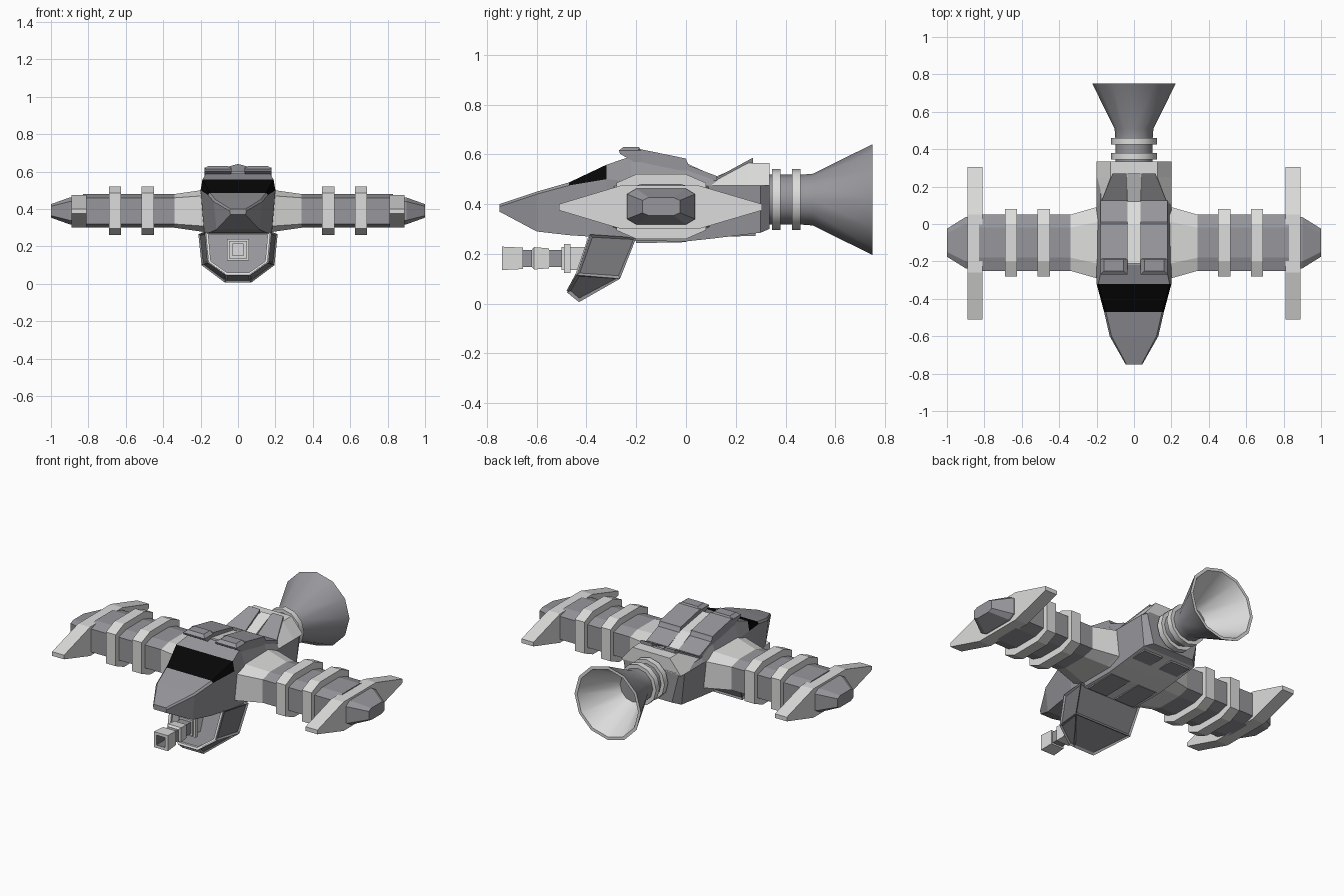
import bpy, bmesh, math
from mathutils import Vector

if "Cube" in bpy.data.objects:
    bpy.data.objects.remove(bpy.data.objects["Cube"])


def material(name, c):
    m = bpy.data.materials.new(name)
    m.diffuse_color = (*c, 1)
    m.use_nodes = True
    m.node_tree.nodes["Principled BSDF"].inputs["Base Color"].default_value = m.diffuse_color
    return m


MID = material("steel grey", (0.31, 0.31, 0.335))
LIGHT = material("light grey", (0.72, 0.72, 0.715))
DARK = material("dark panel grey", (0.2, 0.2, 0.215))
BLACK = material("window black", (0.002, 0.002, 0.002))


def finish(name, bm, mats, mirror=False):
    bmesh.ops.recalc_face_normals(bm, faces=bm.faces[:])
    me = bpy.data.meshes.new(name)
    bm.to_mesh(me)
    bm.free()
    for m in mats:
        me.materials.append(m)
    ob = bpy.data.objects.new(name, me)
    bpy.context.collection.objects.link(ob)
    if mirror:
        ob.modifiers.new("mirror", 'MIRROR').use_axis = (True, False, False)
    return ob


def loft_mesh(sections, rule=None, caps=True):
    """Skin closed rings of points; rule(i, j) gives the material index."""
    bm = bmesh.new()
    rings = [[bm.verts.new(p) for p in s] for s in sections]
    n = len(rings[0])
    for i in range(len(rings) - 1):
        for j in range(n):
            k = (j + 1) % n
            f = bm.faces.new((rings[i][j], rings[i][k], rings[i + 1][k], rings[i + 1][j]))
            f.material_index = rule(i, j) if rule else 0
    if caps:
        bm.faces.new(rings[0])
        bm.faces.new(rings[-1])
    return bm


def loft(name, sections, mats, rule=None, mirror=False, caps=True):
    return finish(name, loft_mesh(sections, rule, caps), mats, mirror)


def side_prism(name, pts, x0, x1, mat, mirror=False):
    """Extrude a (y, z) outline along x."""
    return loft(name, [[(x, y, z) for y, z in pts] for x in (x0, x1)], [mat], None, mirror)


def lathe(name, profile, n, zc, mats, rule=None, turn=0.0, smooth=False):
    """Turn (radius, y) points about the y axis."""
    secs = [[(r * math.sin(turn + 2 * math.pi * k / n), y,
              zc + r * math.cos(turn + 2 * math.pi * k / n)) for k in range(n)]
            for r, y in profile]
    ob = loft(name, secs, mats, rule)
    if smooth:
        bpy.ops.object.select_all(action='DESELECT')
        bpy.context.view_layer.objects.active = ob
        ob.select_set(True)
        bpy.ops.object.shade_smooth_by_angle(angle=math.radians(35))
    return ob


def octagon(x, hy, hz, fy, fz):
    pts = [(fy, hz), (hy, fz), (hy, -fz), (fy, -hz),
           (-fy, -hz), (-hy, -fz), (-hy, fz), (-fy, hz)]
    return [(x, -0.10 + y, 0.39 + z) for y, z in pts]


# Hull: y, bottom (z, half width), middle, top
stations = [
    (-0.75, 0.37, 0.04, 0.39, 0.045, 0.40, 0.04),
    (-0.60, 0.29, 0.115, 0.44, 0.13, 0.45, 0.12),
    (-0.47, 0.275, 0.15, 0.475, 0.16, 0.487, 0.15),
    (-0.32, 0.265, 0.18, 0.50, 0.20, 0.558, 0.19),
    (-0.22, 0.252, 0.18, 0.49, 0.20, 0.592, 0.17),
    (0.00, 0.250, 0.18, 0.48, 0.20, 0.555, 0.17),
    (0.11, 0.262, 0.18, 0.475, 0.20, 0.495, 0.18),
    (0.30, 0.285, 0.18, 0.475, 0.20, 0.49, 0.18),
    (0.335, 0.30, 0.14, 0.475, 0.185, 0.49, 0.17),
]
rings = [[(wb, y, zb), (wm, y, zm), (wt, y, zt), (-wt, y, zt), (-wm, y, zm), (-wb, y, zb)]
         for y, zb, wb, zm, wm, zt, wt in stations]


def hull_colour(i, j):
    if i == 2 and j in (1, 2, 3):
        return 1                        # windscreen
    if j == 5 and 4 <= i <= 6:
        return 2                        # belly frame
    return 0


loft("hull", rings, [MID, BLACK, LIGHT], hull_colour)

# Engine housing over the tail
loft("engine_housing", [
    [(s * w, y, z) for s, w, z in ((1, 0.2, 0.475), (1, wt, zt), (-1, wt, zt), (-1, 0.2, 0.475))]
    for y, wt, zt in ((0.10, 0.18, 0.485), (0.25, 0.125, 0.565), (0.335, 0.125, 0.565))], [LIGHT])

# Roof: centre spine, armour plates, front blocks and raised tail fins
side_prism("roof_spine", [(-0.21, 0.57), (-0.21, 0.60), (0.0, 0.565), (0.12, 0.51),
                          (0.27, 0.575), (0.27, 0.5), (0.1, 0.48)], -0.034, 0.034, LIGHT)
side_prism("roof_plate", [(-0.19, 0.57), (-0.19, 0.622), (0.0, 0.583), (0.01, 0.55),
                          (0.0, 0.53)], 0.035, 0.178, MID, True)
side_prism("rear_roof_plate", [(0.0, 0.54), (0.0, 0.58), (0.012, 0.555), (0.125, 0.512),
                               (0.125, 0.48)], 0.035, 0.178, MID, True)
loft("roof_block", [
    [(x0, y0, z), (x1, y0, z), (x1, y1, z), (x0, y1, z)]
    for z, x0, x1, y0, y1 in ((0.57, 0.04, 0.178, -0.21, -0.18), (0.602, 0.035, 0.18, -0.265, -0.18),
                              (0.615, 0.035, 0.18, -0.27, -0.18), (0.63, 0.055, 0.16, -0.25, -0.19))],
     [MID], None, True)
loft("tail_fin", [
    [(0.04, 0.11, 0.495 + d), (0.178, 0.11, 0.495 + d), (0.115, 0.27, 0.582 + d),
     (0.04, 0.27, 0.582 + d)] for d in (-0.015, 0.005)], [MID], None, True)

# Belly panels
for nm, y0, y1, z in (("front_belly_panel", -0.20, 0.0, 0.243), ("rear_belly_panel", 0.08, 0.28, 0.268)):
    side_prism(nm, [(y0, z), (y1, z + 0.004), (y1, z + 0.03), (y0, z + 0.03)], 0.03, 0.16, MID, True)

# Wings: root, tube, rings, tip blade and cap
loft("wing_root", [octagon(0.16, 0.20, 0.115, 0.12, 0.085), octagon(0.20, 0.19, 0.11, 0.11, 0.08),
                   octagon(0.34, 0.15, 0.09, 0.08, 0.07)], [LIGHT], None, True)
loft("wing_tube", [octagon(x, 0.15, 0.09, 0.08, 0.07) for x in (0.34, 0.83)], [MID], None, True)
for nm, x in (("inner_wing_ring", 0.45), ("outer_wing_ring", 0.625)):
    loft(nm, [octagon(x + d, 0.18, 0.13, 0.10, 0.095) for d in (0, 0.065)], [LIGHT], None, True)
side_prism("wing_tip_blade", [(-0.51, 0.375), (-0.51, 0.40), (-0.26, 0.475), (0.05, 0.475),
                              (0.305, 0.40), (0.305, 0.375), (0.05, 0.30), (-0.26, 0.30)],
           0.81, 0.89, LIGHT, True)
loft("wing_tip_cap", [octagon(0.88, 0.137, 0.072, 0.10, 0.05), octagon(0.90, 0.137, 0.072, 0.10, 0.05),
                      octagon(1.0, 0.075, 0.036, 0.05, 0.025)], [MID], None, True)

# Engine: neck, rings and hollow bell
lathe("engine_neck", [(0.10, 0.32), (0.10, 0.48)], 12, 0.418, [MID], smooth=True)
for nm, y in (("front_engine_ring", 0.345), ("rear_engine_ring", 0.425)):
    lathe(nm, [(0.122, y), (0.122, y + 0.035)], 12, 0.418, [LIGHT], smooth=True)
lathe("engine_bell", [(0.10, 0.46), (0.104, 0.51), (0.223, 0.75), (0.205, 0.75), (0.085, 0.51)],
      12, 0.418, [MID, LIGHT], lambda i, j: 0 if i < 2 else 1, smooth=True)

# Chin turret: faces inset into framed panels
half_front = [(0.18, -0.385, 0.278), (0.165, -0.44, 0.115), (0.065, -0.478, 0.045)]
half_back = [(0.212, -0.20, 0.265), (0.195, -0.265, 0.10), (0.07, -0.43, 0.006)]
pod = loft_mesh([h + [(-x, y, z) for x, y, z in reversed(h)] for h in (half_front, half_back)])
pod.verts.ensure_lookup_table()
bmesh.ops.connect_verts(pod, verts=[pod.verts[7], pod.verts[10]])
bmesh.ops.recalc_face_normals(pod, faces=pod.faces[:])
panels = pod.faces[:]
bmesh.ops.inset_individual(pod, faces=panels, thickness=0.014, depth=-0.008)
for f in panels:
    f.material_index = 0 if f.normal.y < -0.8 else 1
finish("chin_turret", pod, [MID, DARK])
# Light rim lying on the turret face
c = Vector((0, -0.42, 0.165))
face = [Vector(p) for p in half_front] + [Vector((-x, y, z)) for x, y, z in reversed(half_front)]
rim = []
for scale, dy in ((0.96, 0.01), (0.96, -0.005), (0.88, -0.005), (0.88, 0.01)):
    rim.append([c + (p - c) * scale + Vector((0, dy, 0)) for p in face])
loft("turret_rim", rim, [LIGHT], caps=False)

# Gun: square barrel with hollow muzzle
q = math.sqrt(2)
gun = [(0.03, -0.65), (0.03, -0.74), (0.047, -0.74), (0.043, -0.655), (0.034, -0.655), (0.034, -0.62),
       (0.045, -0.61), (0.04, -0.55), (0.034, -0.55), (0.034, -0.50), (0.046, -0.50), (0.046, -0.36)]
lathe("gun_barrel", [(h * q, y) for h, y in gun], 4, 0.182, [LIGHT, MID, DARK],
      lambda i, j: 2 if i == 0 else (1 if i in (4, 8) else 0), math.pi / 4)
lathe("gun_collar", [(0.058 * q, -0.49), (0.058 * q, -0.465)], 4, 0.182, [LIGHT], None, math.pi / 4)
